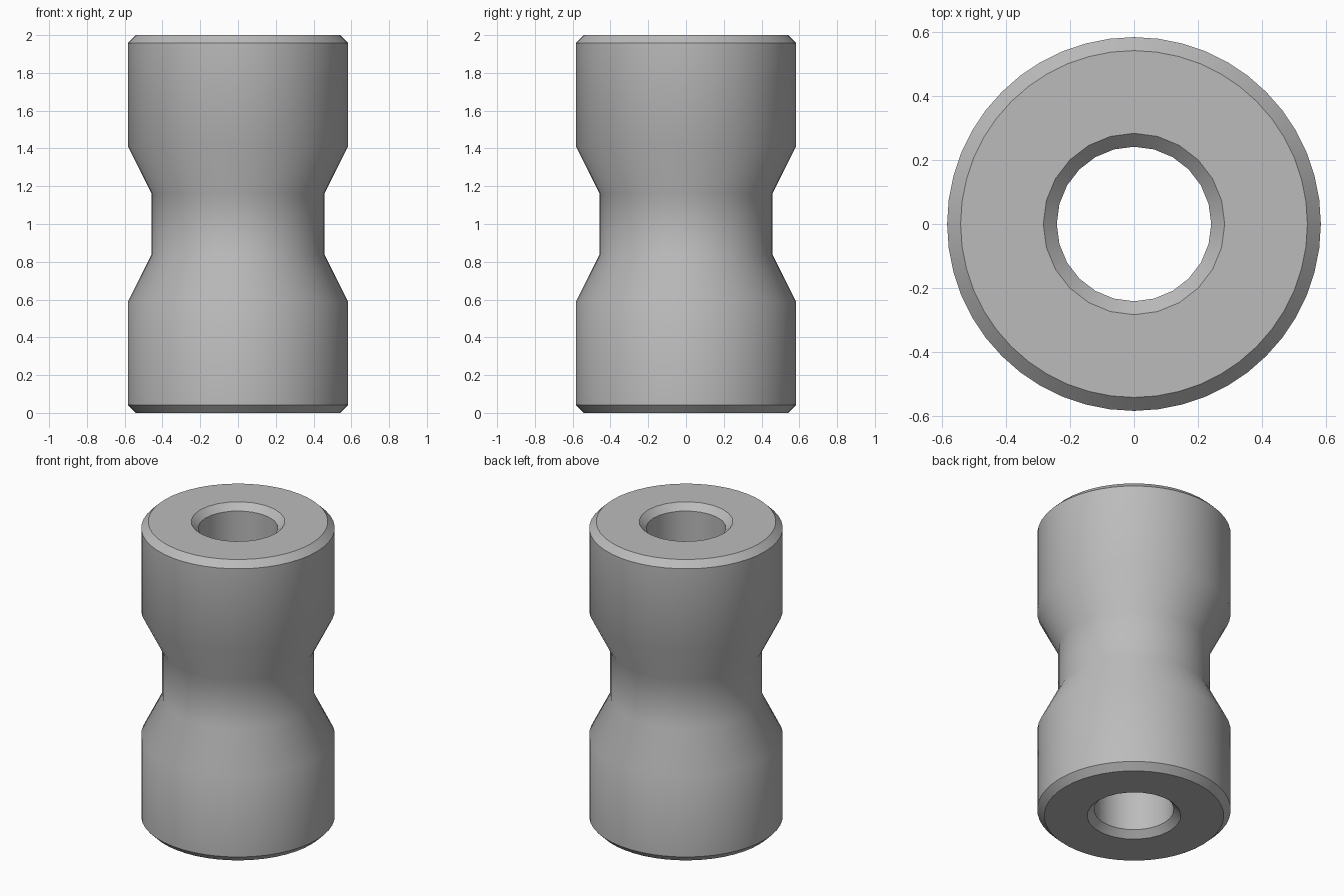
import bpy, bmesh
from math import cos, sin, tau, radians

cube = bpy.data.objects.get("Cube")
if cube:
    bpy.data.objects.remove(cube, do_unlink=True)

# Plain grey material
grey = bpy.data.materials.new("plain grey")
grey.use_nodes = True
colour = (0.5, 0.5, 0.5, 1)
grey.diffuse_color = colour
grey.node_tree.nodes["Principled BSDF"].inputs["Base Color"].default_value = colour

HEIGHT, CHAMFER = 2.0, 0.042


def mirrored(lower):
    """Complete a lower half profile of (radius, z) points."""
    return lower + [(r, HEIGHT - z) for r, z in reversed(lower)]


def lathe(bm, profile, sides, inward=False):
    """Turn a profile about z and return its first and last edge loops."""
    rings = [[bm.verts.new((r * cos(tau * i / sides), r * sin(tau * i / sides), z))
              for i in range(sides)] for r, z in profile]
    for low, high in zip(rings, rings[1:]):
        for i in range(sides):
            j = (i + 1) % sides
            quad = [low[i], low[j], high[j], high[i]]
            bm.faces.new(quad[::-1] if inward else quad)
    return [[bm.edges.get((ring[i], ring[i - 1])) for i in range(sides)]
            for ring in (rings[0], rings[-1])]


bm = bmesh.new()

# Waisted outer wall with chamfered rims
R = 0.583
outer = lathe(bm, mirrored([(R - CHAMFER, 0), (R, CHAMFER), (R, 0.588), (0.458, 0.838)]), 48)

# Through bore with countersunk mouths
BORE = 0.241
inner = lathe(bm, mirrored([(BORE + CHAMFER, 0), (BORE, CHAMFER)]), 24, inward=True)

# Flat end rings
for rim, mouth in zip(outer, inner):
    bmesh.ops.bridge_loops(bm, edges=rim + mouth)
bmesh.ops.recalc_face_normals(bm, faces=bm.faces)

mesh = bpy.data.meshes.new("waisted_sleeve")
bm.to_mesh(mesh)
bm.free()
mesh.materials.append(grey)
sleeve = bpy.data.objects.new("waisted_sleeve", mesh)
bpy.context.collection.objects.link(sleeve)

bpy.ops.object.select_all(action='DESELECT')
sleeve.select_set(True)
bpy.context.view_layer.objects.active = sleeve
bpy.ops.object.shade_smooth_by_angle(angle=radians(32))
